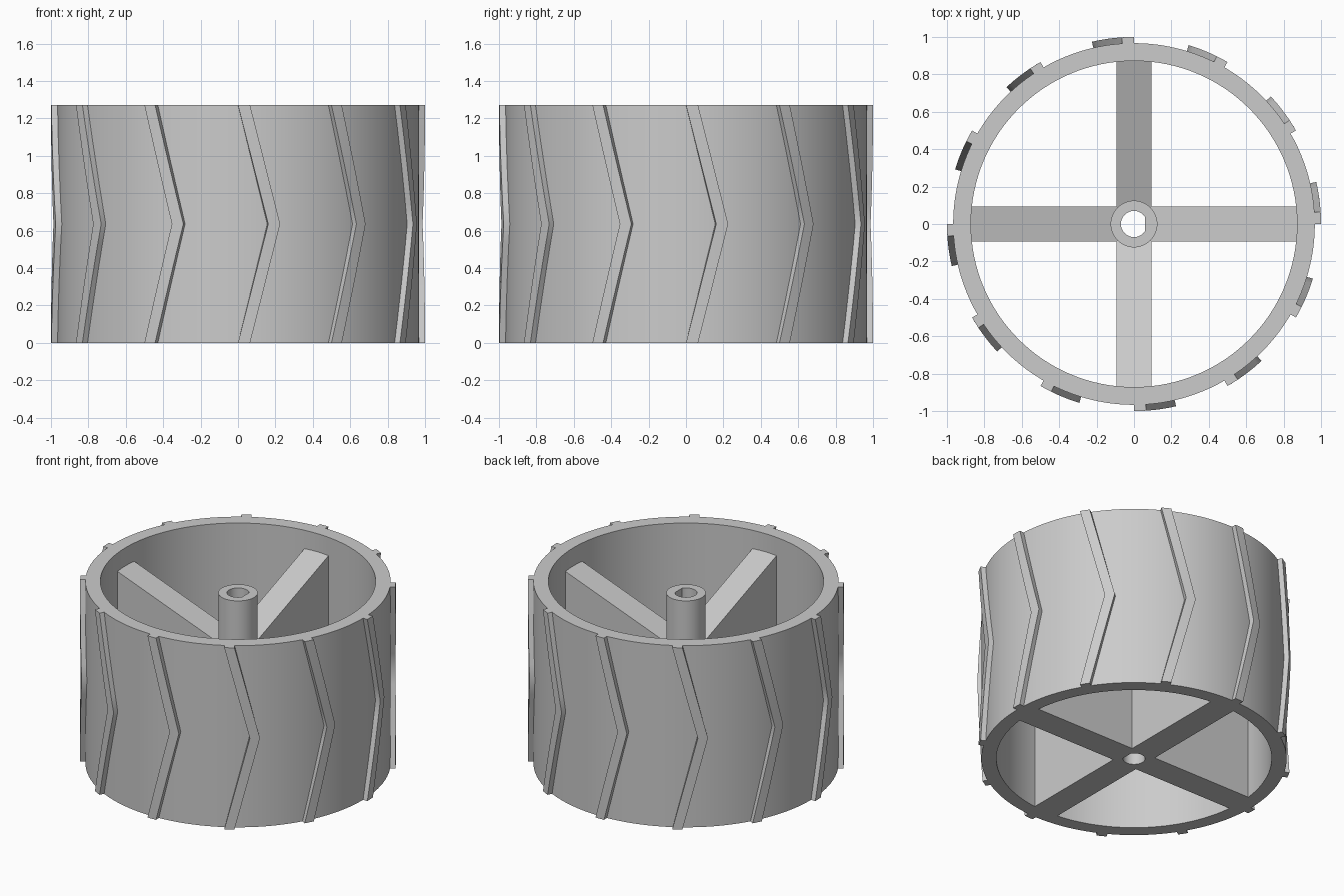
import bpy, bmesh
from math import sin, cos, pi, radians

cube = bpy.data.objects.get("Cube")
if cube:
    bpy.data.objects.remove(cube, do_unlink=True)

HEIGHT = 1.27
RIM_OUT, RIM_IN, TREAD_OUT = 0.967, 0.872, 1.0
HUB_R, HUB_TOP, BORE_R, BORE_FLAT = 0.125, 1.19, 0.07, 0.058

grey = bpy.data.materials.new("plain grey")
grey.use_nodes = True
grey.diffuse_color = (0.6, 0.6, 0.6, 1)
grey.node_tree.nodes["Principled BSDF"].inputs["Base Color"].default_value = (0.6, 0.6, 0.6, 1)


def finish(name, bm, smooth=True):
    """Turn a bmesh into a named, coloured object."""
    bmesh.ops.recalc_face_normals(bm, faces=bm.faces)
    mesh = bpy.data.meshes.new(name)
    bm.to_mesh(mesh)
    bm.free()
    mesh.materials.append(grey)
    obj = bpy.data.objects.new(name, mesh)
    bpy.context.collection.objects.link(obj)
    if smooth:
        bpy.ops.object.select_all(action='DESELECT')
        obj.select_set(True)
        bpy.context.view_layer.objects.active = obj
        bpy.ops.object.shade_smooth_by_angle(angle=radians(30))
    return obj


def bridge(bm, sections, closed):
    """Skin equal-length cross-sections, capping the ends if not closed."""
    rings = [[bm.verts.new(p) for p in s] for s in sections]
    pairs = list(zip(rings, rings[1:]))
    if closed:
        pairs.append((rings[-1], rings[0]))
    else:
        bm.faces.new(rings[0])
        bm.faces.new(rings[-1])
    for a, b in pairs:
        for i in range(len(a)):
            j = (i + 1) % len(a)
            bm.faces.new((a[i], a[j], b[j], b[i]))


def tube(name, r_out, r_in, top, segments, flat=None):
    """Upright tube; flat cuts the bore into a D shape at that x."""
    bm = bmesh.new()
    sections = []
    for i in range(segments):
        a = 2 * pi * i / segments
        xo, yo = r_out * cos(a), r_out * sin(a)
        xi, yi = r_in * cos(a), r_in * sin(a)
        if flat:
            xi = min(xi, flat)
        sections.append([(xo, yo, 0), (xo, yo, top), (xi, yi, top), (xi, yi, 0)])
    bridge(bm, sections, True)
    return finish(name, bm)


# Rim and hub
tube("rim", RIM_OUT, RIM_IN, HEIGHT, 128)
tube("hub", HUB_R, BORE_R, HUB_TOP, 64, BORE_FLAT)

# Spokes, sloping down towards the hub
for k in range(4):
    a = k * pi / 2
    bm = bmesh.new()
    sections = []
    for r, top in ((0.08, 0.85), (0.89, 1.15)):
        sections.append([(r * cos(a) - s * sin(a), r * sin(a) + s * cos(a), z)
                         for s, z in ((-0.093, 0), (0.093, 0), (0.093, top), (-0.093, top))])
    bridge(bm, sections, False)
    finish(f"spoke_{k + 1}", bm, smooth=False)

# Chevron treads wrapped around the rim
STEPS, WIDTH, SWEEP = 12, radians(3.7), radians(9.3)
for k in range(12):
    bm = bmesh.new()
    sections = []
    for i in range(STEPS + 1):
        t = i / STEPS
        a = k * pi / 6 + SWEEP * (1 - abs(2 * t - 1))
        sections.append([(r * cos(b), r * sin(b), t * HEIGHT)
                         for r, b in ((0.96, a), (TREAD_OUT, a), (TREAD_OUT, a + WIDTH / 2),
                                      (TREAD_OUT, a + WIDTH), (0.96, a + WIDTH))])
    bridge(bm, sections, False)
    finish(f"tread_{k + 1}", bm)
